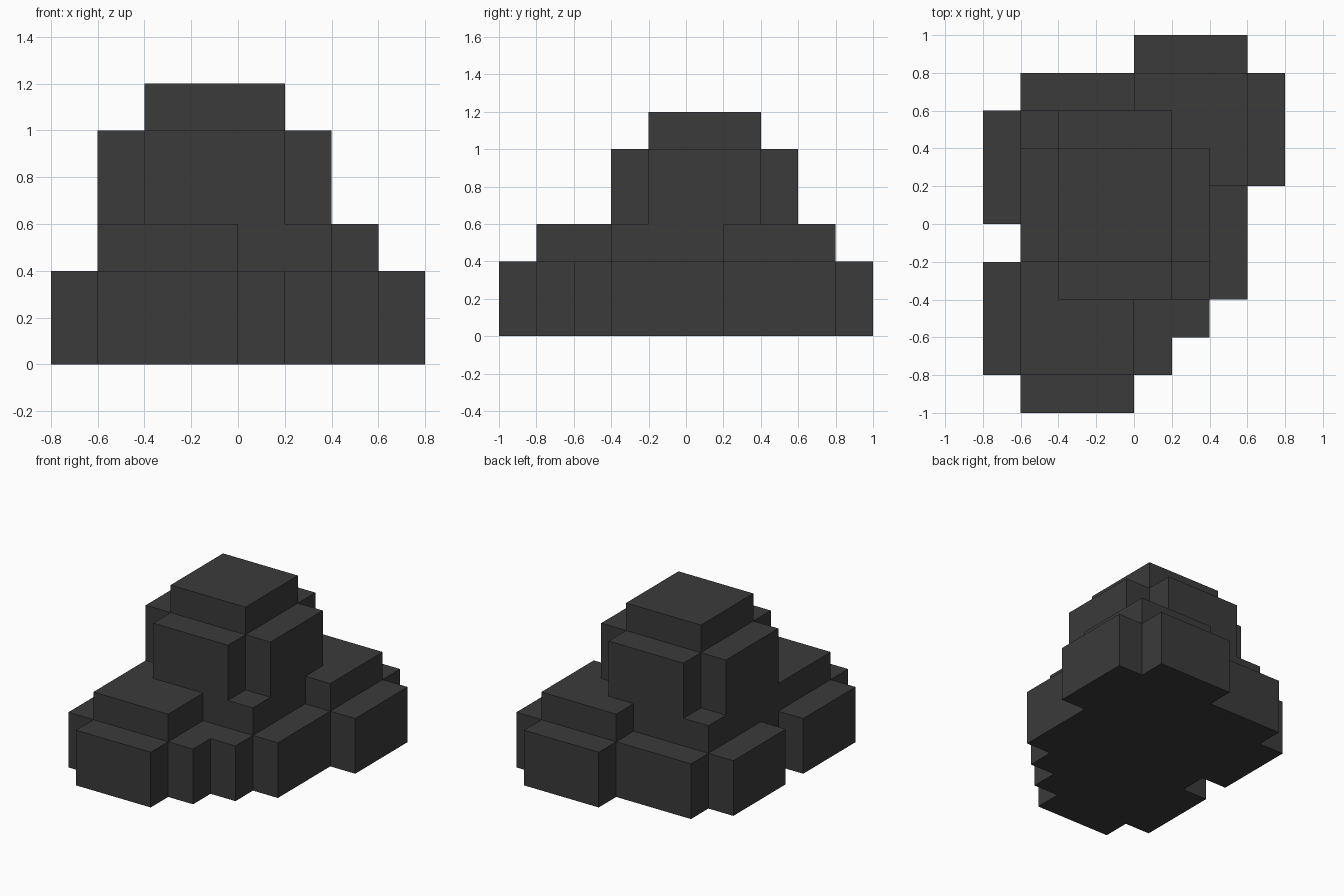
import bpy
import bmesh

if "Cube" in bpy.data.objects:
    bpy.data.objects.remove(bpy.data.objects["Cube"])

U = 0.2  # grid step of the blocky rock

stone = bpy.data.materials.new("dark grey stone")
stone.diffuse_color = (0.043, 0.043, 0.043, 1.0)
stone.use_nodes = True
stone.node_tree.nodes["Principled BSDF"].inputs["Base Color"].default_value = stone.diffuse_color


def layer(name, outline, z0, z1):
    """Extrude a stepped outline (grid steps) from z0 to z1 (grid steps)."""
    bm = bmesh.new()
    base = bm.faces.new([bm.verts.new((x * U, y * U, z0 * U)) for x, y in outline])
    top = bmesh.ops.extrude_face_region(bm, geom=[base], use_keep_orig=True)
    verts = [g for g in top["geom"] if isinstance(g, bmesh.types.BMVert)]
    bmesh.ops.translate(bm, verts=verts, vec=(0, 0, (z1 - z0) * U))
    bmesh.ops.recalc_face_normals(bm, faces=bm.faces[:])
    # upper layers rest on the one below, so their underside is removed
    if z0 > 0:
        under = [f for f in bm.faces if f.normal.z < -0.5]
        bmesh.ops.delete(bm, geom=under, context='FACES_ONLY')
    mesh = bpy.data.meshes.new(name)
    bm.to_mesh(mesh)
    bm.free()
    mesh.materials.append(stone)
    obj = bpy.data.objects.new(name, mesh)
    bpy.context.collection.objects.link(obj)
    return obj


# wide stepped foot of the rock
layer("rock_base", [
    (-3, -5), (0, -5), (0, -4), (1, -4), (1, -3), (2, -3), (2, -2), (3, -2),
    (3, 1), (4, 1), (4, 4), (3, 4), (3, 5), (0, 5), (0, 4), (-3, 4),
    (-3, 3), (-4, 3), (-4, 0), (-3, 0), (-3, -1), (-4, -1), (-4, -4), (-3, -4),
], 0, 2)

# ledge with a front and a back-right shoulder
layer("rock_ledge", [
    (-3, -4), (0, -4), (0, -2), (2, -2), (2, 1), (3, 1),
    (3, 4), (0, 4), (0, 3), (-3, 3),
], 2, 3)

# cross-shaped tower
layer("rock_tower", [
    (-2, -2), (1, -2), (1, -1), (2, -1), (2, 2), (1, 2),
    (1, 3), (-2, 3), (-2, 2), (-3, 2), (-3, -1), (-2, -1),
], 3, 5)

# square cap
layer("rock_cap", [(-2, -1), (1, -1), (1, 2), (-2, 2)], 5, 6)
